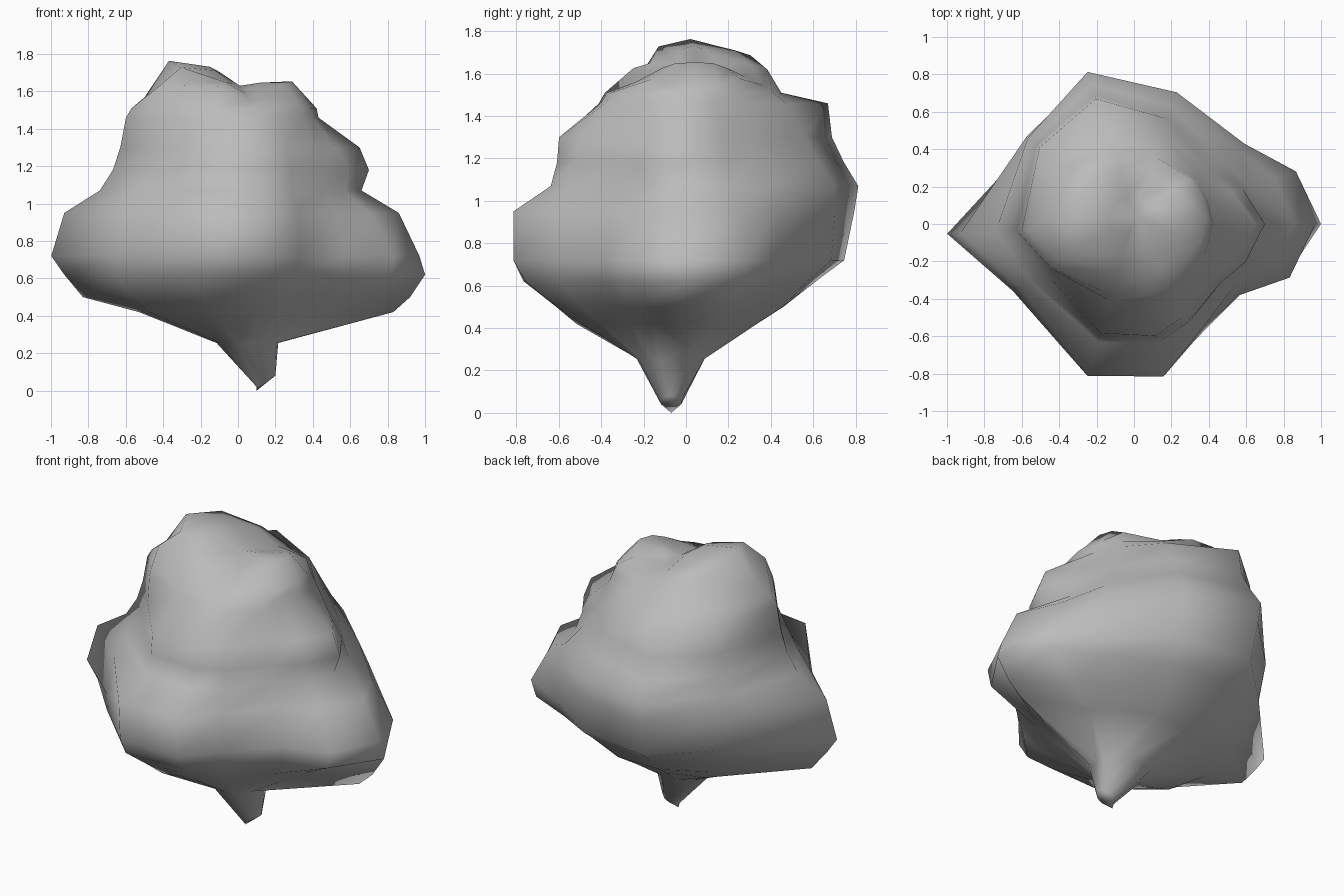
import bpy
import bmesh
from math import cos, sin, radians

# Remove the default cube only
default_cube = bpy.data.objects.get("Cube")
if default_cube:
    bpy.data.objects.remove(default_cube, do_unlink=True)


def make_material(name, colour):
    material = bpy.data.materials.new(name)
    material.use_nodes = True
    material.diffuse_color = colour
    shader = material.node_tree.nodes["Principled BSDF"]
    shader.inputs["Base Color"].default_value = colour
    return material


# Directions of the main corners of the boulder, in degrees
DIRECTIONS = [0, 18, 36, 72, 107, 141, 183, 209, 253, 281, 298, 326, 341]

# Height and corner distances of each layer, in hundredths of a unit
LAYERS = [
    (42, (83, 46, 41, 35, 35, 41, 53, 54, 54, 50, 46, 46, 50)),
    (50, (92, 66, 54, 48, 48, 51, 83, 66, 64, 62, 56, 55, 62)),
    (62, (100, 88, 68, 60, 64, 62, 93, 74, 80, 77, 67, 67, 86)),
    (72, (97, 91, 73, 72, 78, 70, 100, 74, 84, 83, 70, 68, 88)),
    (95, (86, 79, 73, 74, 83, 74, 93, 70, 85, 83, 69, 63, 75)),
    (107, (66, 65, 68, 74, 85, 73, 74, 63, 66, 65, 61, 56, 60)),
    (118, (70, 61, 58, 66, 78, 70, 67, 54, 62, 62, 60, 56, 63)),
    (130, (65, 55, 50, 59, 72, 67, 63, 51, 61, 61, 56, 50, 56)),
    (146, (43, 42, 43, 50, 70, 65, 60, 50, 43, 41, 43, 42, 42)),
    (151, (42, 41, 41, 43, 47, 53, 57, 49, 40, 38, 40, 41, 41)),
]
CROWN = (39, 38, 36, 34, 36, 42, 50, 47, 30, 28, 31, 36, 38)

# Outline of the two summits with a notch between them: (x, z)
SUMMIT = [(-0.6, 1.47), (-0.36, 1.78), (-0.09, 1.72), (0.01, 1.63),
          (0.27, 1.67), (0.41, 1.55)]


def summit_height(x, y):
    slope = 0.23 * abs(y)
    for (left, low), (right, high) in zip(SUMMIT, SUMMIT[1:]):
        if x <= right:
            return low + (high - low) * (x - left) / (right - left) - slope
    return SUMMIT[-1][1] - slope


def corner_points(distances, scale=1.0):
    for angle, distance in zip(DIRECTIONS, distances):
        reach = distance * scale / 100
        yield reach * cos(radians(angle)), reach * sin(radians(angle))


def spike_ring(mesh, centre, radius, height, tilt=0.0):
    ring = []
    for angle in DIRECTIONS:
        dx, dy = radius * cos(radians(angle)), radius * sin(radians(angle))
        ring.append(mesh.verts.new((centre[0] + dx, centre[1] + dy,
                                    height + tilt * dx)))
    return ring


def bridge(mesh, lower, upper):
    count = len(lower)
    for i in range(count):
        j = (i + 1) % count
        mesh.faces.new((lower[i], lower[j], upper[j], upper[i]))


def fan(mesh, ring, tip):
    for i, corner in enumerate(ring):
        mesh.faces.new((corner, ring[(i + 1) % len(ring)], tip))


bm = bmesh.new()

# Pointed foot
rings = [
    spike_ring(bm, (0.15, -0.07), 0.05, 0.05, tilt=0.6),
    spike_ring(bm, (0.05, -0.07), 0.165, 0.255),
]

# Body layers
for height, distances in LAYERS:
    rings.append([bm.verts.new((x, y, height / 100))
                  for x, y in corner_points(distances)])

# Crown shoulder and summit rims follow the twin peaks
for scale, drop in ((1.0, 0.025), (0.74, 0.0), (0.3, 0.0)):
    rings.append([bm.verts.new((x, y + 0.04, summit_height(x, y) - drop))
                  for x, y in corner_points(CROWN, scale)])

for lower, upper in zip(rings, rings[1:]):
    bridge(bm, lower, upper)
fan(bm, rings[0], bm.verts.new((0.1, -0.07, 0.0)))
fan(bm, rings[-1], bm.verts.new((0.01, 0.04, 1.63)))

bmesh.ops.recalc_face_normals(bm, faces=bm.faces)
for face in bm.faces:
    face.smooth = True

boulder_mesh = bpy.data.meshes.new("boulder")
bm.to_mesh(boulder_mesh)
bm.free()
boulder_mesh.materials.append(make_material("stone grey", (0.5, 0.5, 0.5, 1.0)))
boulder = bpy.data.objects.new("boulder", boulder_mesh)
bpy.context.collection.objects.link(boulder)
